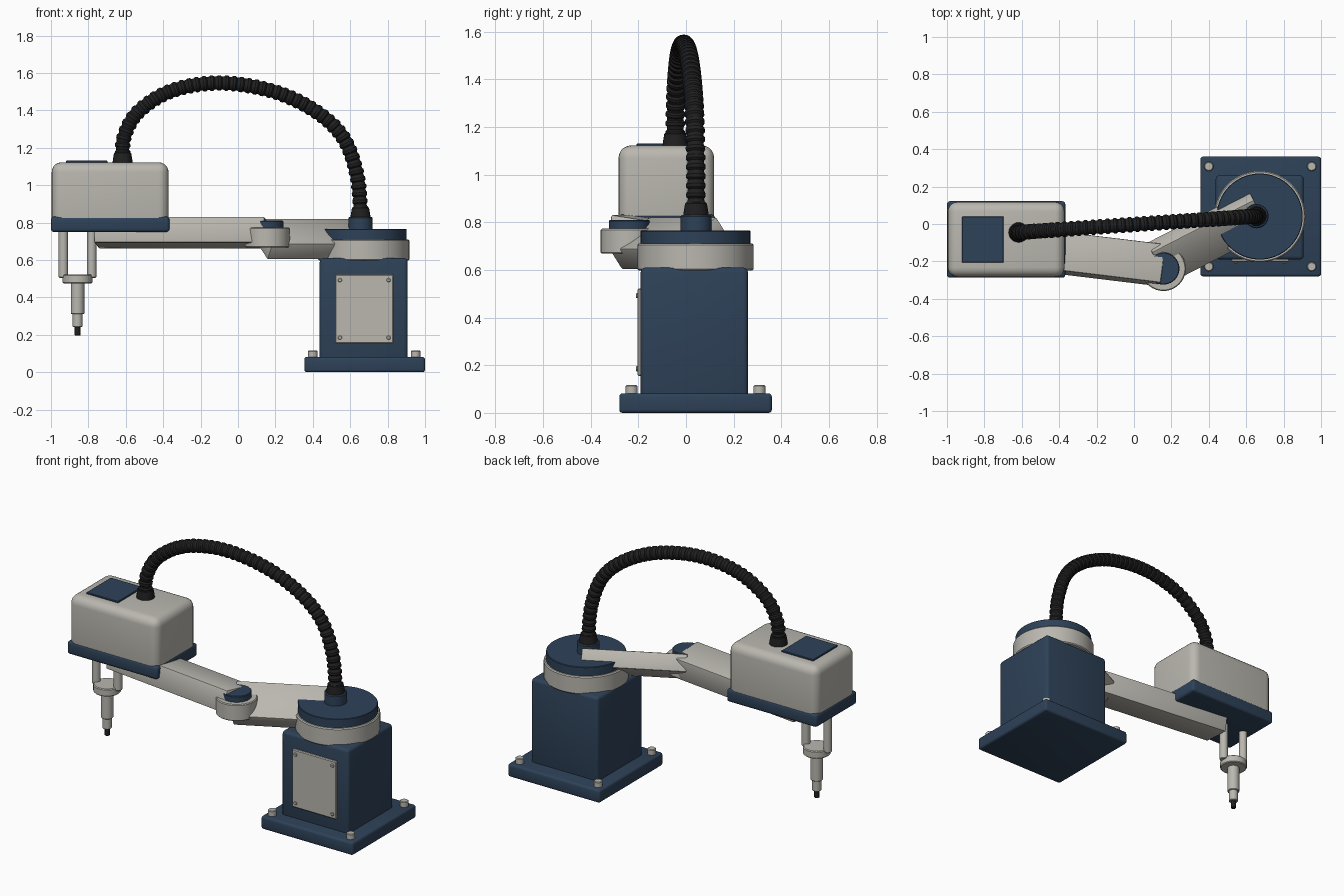
import bpy, bmesh, math
from mathutils import Vector, Matrix

if "Cube" in bpy.data.objects:
    bpy.data.objects.remove(bpy.data.objects["Cube"])


def material(name, rgb):
    m = bpy.data.materials.new(name)
    m.diffuse_color = (*rgb, 1)
    m.use_nodes = True
    m.node_tree.nodes["Principled BSDF"].inputs["Base Color"].default_value = m.diffuse_color
    return m


BLUE = material("navy_blue", (0.027, 0.054, 0.098))
GREY = material("warm_grey", (0.49, 0.475, 0.43))
BLACK = material("cable_black", (0.014, 0.014, 0.014))


def finish(name, bm, mat):
    bmesh.ops.recalc_face_normals(bm, faces=bm.faces)
    me = bpy.data.meshes.new(name)
    bm.to_mesh(me)
    bm.free()
    ob = bpy.data.objects.new(name, me)
    me.materials.append(mat)
    bpy.context.collection.objects.link(ob)
    bpy.ops.object.select_all(action='DESELECT')
    ob.select_set(True)
    bpy.context.view_layer.objects.active = ob
    bpy.ops.object.shade_smooth_by_angle(angle=math.radians(35))
    return ob


def block(name, size, mat, matrix, bevel, segs=3):
    bm = bmesh.new()
    bmesh.ops.create_cube(bm, size=1)
    bmesh.ops.scale(bm, vec=size, verts=bm.verts)
    if bevel:
        bmesh.ops.bevel(bm, geom=bm.edges[:], offset=bevel, segments=segs,
                        profile=0.5, affect='EDGES')
    bm.transform(matrix)
    return finish(name, bm, mat)


def box(name, x, y, z, mat, bevel=0.0, segs=3):
    size = [b - a for a, b in (x, y, z)]
    mid = [(a + b) / 2 for a, b in (x, y, z)]
    return block(name, size, mat, Matrix.Translation(mid), bevel, segs)


def lathe(name, profile, centre, mat, n=32, axis='Z'):
    """Revolve (radius, height) pairs into a closed solid."""
    bm = bmesh.new()
    rings = [[bm.verts.new((r * math.cos(2 * math.pi * i / n),
                            r * math.sin(2 * math.pi * i / n), h))
              for i in range(n)] for r, h in profile]
    for a, b in zip(rings, rings[1:]):
        for i in range(n):
            j = (i + 1) % n
            bm.faces.new((a[i], a[j], b[j], b[i]))
    bm.faces.new(rings[0])
    bm.faces.new(rings[-1])
    if axis == 'Y':
        bm.transform(Matrix.Rotation(math.pi / 2, 4, 'X'))
    bm.transform(Matrix.Translation(centre))
    return finish(name, bm, mat)


def cyl(name, x, y, r, z0, z1, mat, n=32, c=0.004):
    return lathe(name, [(r - c, z0), (r, z0 + c), (r, z1 - c), (r - c, z1)],
                 (x, y, 0), mat, n)


def arm(name, start, end, top, width, thick, roll, bevel):
    """Box link between two plan points, rolled about its own length."""
    a, b = Vector((*start, top)), Vector((*end, top))
    d = (b - a).normalized()
    flat = Vector((-d.y, d.x, 0))          # points to the rear
    up = Vector((0, 0, 1))
    r = math.radians(roll)
    side = flat * math.cos(r) + up * math.sin(r)
    nrm = up * math.cos(r) - flat * math.sin(r)
    mid = (a + b) / 2 - nrm * thick / 2
    m = Matrix((d, side, nrm)).transposed().to_4x4()
    return block(name, ((b - a).length, width, thick), GREY,
                 Matrix.Translation(mid) @ m, bevel, 2)


# Pedestal
box("base_plate", (0.355, 1.0), (-0.28, 0.36), (0, 0.082), BLUE, 0.014)
box("column", (0.437, 0.907), (-0.19, 0.26), (0.06, 0.61), BLUE, 0.02)
for i, bx in enumerate((0.4, 0.95)):
    for j, by in enumerate((-0.228, 0.308)):
        cyl(f"base_bolt_{i}{j}", bx, by, 0.025, 0.07, 0.116, GREY, 20)

# Service panel with screws
box("front_panel", (0.52, 0.83), (-0.203, -0.18), (0.155, 0.522), GREY, 0.005, 1)
for i, sx in enumerate((0.545, 0.805)):
    for j, sz in enumerate((0.185, 0.492)):
        lathe(f"panel_screw_{i}{j}", [(0.011, 0), (0.011, 0.01), (0.008, 0.013)],
              (sx, -0.197, sz), GREY, 12, 'Y')

# Shoulder
cyl("shoulder_ring", 0.672, 0.04, 0.244, 0.597, 0.71, GREY, 64, 0.006)
cyl("shoulder_cap", 0.672, 0.04, 0.23, 0.70, 0.765, BLUE, 64, 0.003)
cyl("cable_socket", 0.655, 0.042, 0.065, 0.75, 0.83, BLUE, 32, 0.005)

# Arm links and elbow
arm("upper_arm", (0.14, -0.238), (0.685, 0.042), 0.755, 0.236, 0.105, 35, 0.008)
arm("forearm", (-0.755, -0.10), (0.155, -0.21), 0.815, 0.21, 0.14, -9, 0.008)
cyl("elbow_joint", 0.157, -0.238, 0.12, 0.668, 0.773, GREY, 48, 0.005)
cyl("elbow_cap", 0.157, -0.238, 0.086, 0.765, 0.81, BLUE, 40, 0.004)

# Tool head
box("head_tray", (-1.0, -0.367), (-0.287, 0.122), (0.75, 0.832), BLUE, 0.016)
box("head_cover", (-0.996, -0.371), (-0.283, 0.118), (0.765, 1.122), GREY, 0.052, 5)
box("head_plate", (-0.92, -0.697), (-0.207, 0.04), (1.117, 1.131), BLUE, 0.003, 1)

# Tool quill below the head
QX, QY = -0.858, -0.085
for side in (-1, 1):
    cyl("guide_rod_" + ("left" if side < 0 else "right"),
        QX + side * 0.076, QY, 0.025, 0.505, 0.77, GREY, 20)
cyl("quill_collar", QX, QY, 0.08, 0.475, 0.523, GREY, 32, 0.005)
cyl("quill_shaft", QX, QY, 0.036, 0.31, 0.48, GREY, 24, 0.003)
cyl("quill_nose", QX, QY, 0.027, 0.242, 0.315, GREY, 24, 0.003)
cyl("tool_tip", QX, QY, 0.016, 0.197, 0.25, BLACK, 16, 0.002)

# Cable path in one upright plane
A, B = Vector((-0.617, -0.045)), Vector((0.655, 0.042))


def on_path(x, z):
    p = A + (B - A) * ((x - A.x) / (B.x - A.x))
    return Vector((p.x, p.y, z))


keys = [on_path(*k) for k in (
    (-0.617, 1.05), (-0.617, 1.15), (-0.608, 1.26), (-0.54, 1.385), (-0.39, 1.49),
    (-0.2, 1.54), (0.0, 1.54), (0.23, 1.488), (0.43, 1.385), (0.565, 1.25),
    (0.635, 1.06), (0.655, 0.86), (0.655, 0.76))]
fine = []
for p0, p1, p2, p3 in zip(keys, keys[1:], keys[2:], keys[3:]):
    for s in range(24):
        t = s / 24
        fine.append(0.5 * (2 * p1 + (p2 - p0) * t + (2 * p0 - 5 * p1 + 4 * p2 - p3) * t * t
                           + (3 * p1 - p0 - 3 * p2 + p3) * t ** 3))
fine.append(keys[-2])
lengths = [0.0]
for p, q in zip(fine, fine[1:]):
    lengths.append(lengths[-1] + (q - p).length)


def at(s):
    s = min(max(s, 0), lengths[-1])
    k = 0
    while k < len(fine) - 2 and lengths[k + 1] < s:
        k += 1
    f = (s - lengths[k]) / (lengths[k + 1] - lengths[k])
    return fine[k].lerp(fine[k + 1], f)


# Ribbed hose swept along the path
RIBS, N = 48, 20
bm = bmesh.new()
across = Vector((-(B - A).y, (B - A).x, 0)).normalized()
rings = []
for i in range(RIBS):
    for frac, rad in ((0.0, 0.034), (0.3, 0.036), (0.45, 0.041), (0.8, 0.041), (0.95, 0.036)):
        s = lengths[-1] * (i + frac) / RIBS
        c, tan = at(s), (at(s + 0.02) - at(s - 0.02)).normalized()
        out = tan.cross(across)
        rings.append([bm.verts.new(c + rad * (across * math.cos(2 * math.pi * k / N)
                                              + out * math.sin(2 * math.pi * k / N)))
                      for k in range(N)])
for a, b in zip(rings, rings[1:]):
    for k in range(N):
        j = (k + 1) % N
        bm.faces.new((a[k], a[j], b[j], b[k]))
bm.faces.new(rings[0])
bm.faces.new(rings[-1])
finish("cable_hose", bm, BLACK)

# Tapered cable boots
for label, p, z in (("head", A, 1.115), ("shoulder", B, 0.822)):
    lathe("cable_boot_" + label, [(0.054, 0), (0.052, 0.02), (0.046, 0.056), (0.042, 0.06)],
          (p.x, p.y, z), BLACK, 28)
